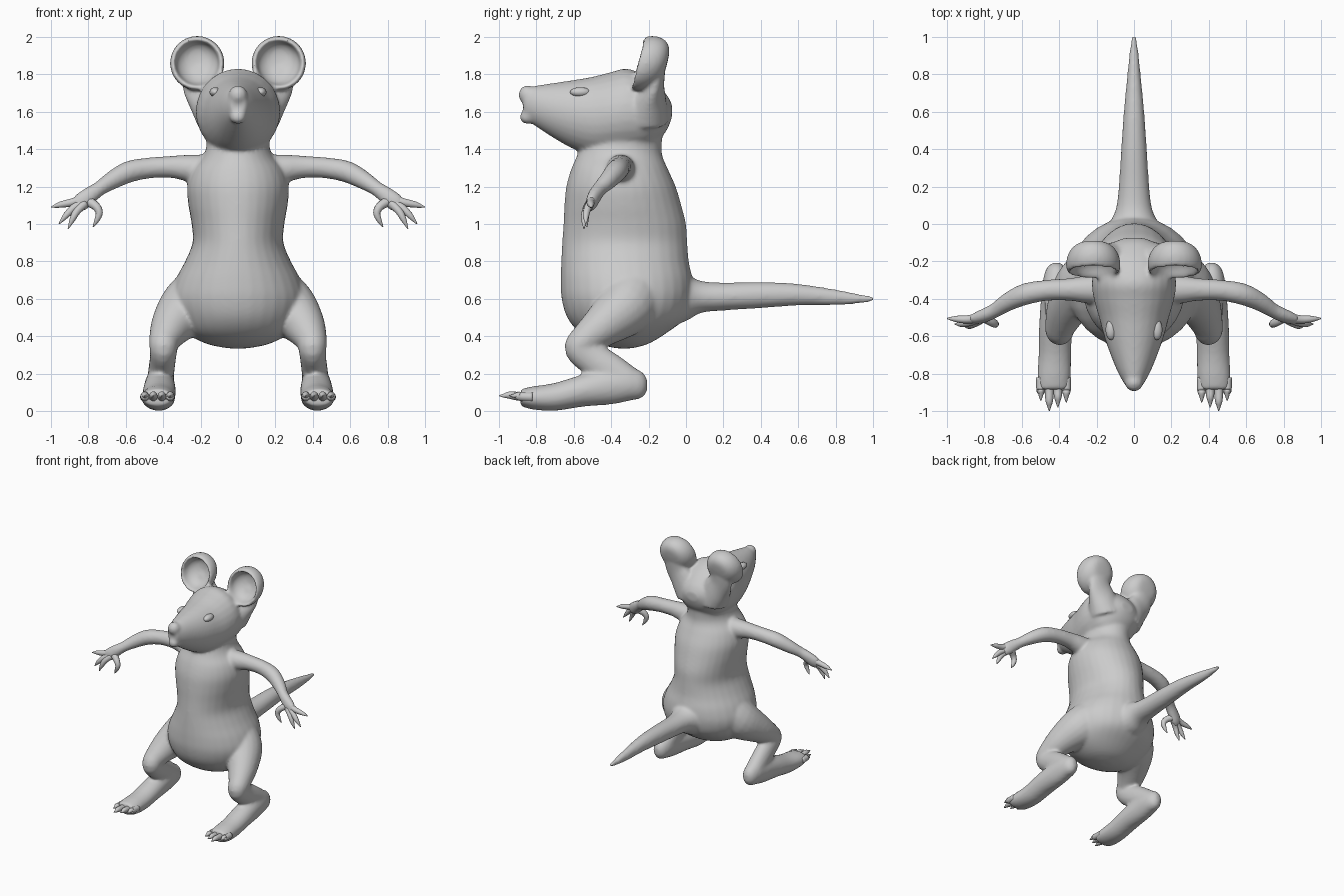
import bpy, bmesh, math
from mathutils import Vector, Matrix


def spline(rows, steps=4):
    """Catmull-Rom interpolation of rows of numbers."""
    out = []
    n = len(rows)
    for i in range(n - 1):
        a, b, c, d = rows[max(i - 1, 0)], rows[i], rows[i + 1], rows[min(i + 2, n - 1)]
        for k in range(steps):
            t = k / steps
            out.append([0.5 * (2*q + (r - p)*t + (2*p - 5*q + 4*r - s)*t*t
                               + (3*q - p - 3*r + s)*t**3)
                        for p, q, r, s in zip(a, b, c, d)])
    out.append(list(rows[-1]))
    return out


def skin_rings(bm, rings):
    """Join closed rings of points into a capped tube."""
    vs = [[bm.verts.new(p) for p in ring] for ring in rings]
    n = len(vs[0])
    for r0, r1 in zip(vs, vs[1:]):
        for i in range(n):
            j = (i + 1) % n
            bm.faces.new((r0[i], r0[j], r1[j], r1[i]))
    bm.faces.new(vs[0])
    bm.faces.new(vs[-1])


def sweep(bm, rows, side=1, ref=(1, 0, 0), axis=None, n=20):
    """Rows of x, y, z, half-width along ref, other half-width."""
    pts = spline([r if len(r) == 5 else (*r, r[3]) for r in rows])
    rings = []
    for i, p in enumerate(pts):
        c = Vector(p[:3])
        t = Vector(axis) if axis else (Vector(pts[min(i + 1, len(pts) - 1)][:3])
                                       - Vector(pts[max(i - 1, 0)][:3])).normalized()
        u = Vector(ref)
        u = (u - t * u.dot(t)).normalized()
        v = t.cross(u)
        a, b = max(p[3], .002), max(p[4], .002)
        ring = []
        for k in range(n):
            w = 2 * math.pi * k / n
            q = c + u * a * math.cos(w) + v * b * math.sin(w)
            ring.append((q.x * side, q.y, q.z))
        rings.append(ring)
    skin_rings(bm, rings)


def ball(bm, c, r):
    m = Matrix.Translation(c) @ Matrix.Diagonal((*r, 1))
    bmesh.ops.create_uvsphere(bm, u_segments=20, v_segments=12, radius=1, matrix=m)


def finish(bm, name):
    bmesh.ops.recalc_face_normals(bm, faces=bm.faces)
    for f in bm.faces:
        f.smooth = True
    me = bpy.data.meshes.new(name)
    bm.to_mesh(me)
    bm.free()
    ob = bpy.data.objects.new(name, me)
    bpy.context.collection.objects.link(ob)
    return ob


skin = bmesh.new()

# torso and neck: z, front y, back y, half-width
torso = [(.335, -.37, -.29, .05), (.36, -.47, -.2, .17), (.42, -.57, -.1, .28),
         (.5, -.635, 0, .335), (.6, -.665, .035, .36), (.7, -.67, .035, .335),
         (.8, -.667, .015, .283), (.9, -.662, .007, .243), (1.0, -.655, 0, .248),
         (1.1, -.65, -.025, .265), (1.2, -.64, -.055, .272), (1.29, -.615, -.095, .245),
         (1.36, -.585, -.125, .19), (1.42, -.56, -.13, .168), (1.52, -.52, -.12, .17)]
sweep(skin, [(0, (f + b) / 2, z, w, (b - f) / 2) for z, f, b, w in torso],
      axis=(0, 0, 1), n=32)

# head: y, bottom z, top z, half-width
head = [(-.075, 1.57, 1.64, .05), (-.11, 1.49, 1.7, .13), (-.2, 1.4, 1.78, .205),
        (-.31, 1.37, 1.83, .225), (-.4, 1.365, 1.812, .215), (-.5, 1.365, 1.787, .187),
        (-.6, 1.4, 1.77, .16), (-.7, 1.455, 1.755, .125), (-.8, 1.52, 1.74, .083),
        (-.87, 1.57, 1.725, .042)]
sweep(skin, [(0, y, (a + b) / 2, w, (b - a) / 2) for y, a, b, w in head],
      axis=(0, 1, 0), n=28)
ball(skin, (0, -.848, 1.69), (.05, .048, .052))
ball(skin, (0, -.845, 1.572), (.045, .046, .038))

# tail
tail = [(-.1, .6, .2, .15), (0, .605, .135, .125), (.08, .61, .098, .086),
        (.2, .612, .082, .075), (.4, .62, .069, .07), (.6, .622, .055, .058),
        (.8, .608, .036, .042), (.93, .6, .023, .025), (1.005, .6, .012, .012)]
sweep(skin, [(0, *r) for r in tail], axis=(0, 1, 0))

ARM = [(.1, -.35, 1.28, .09), (.25, -.35, 1.297, .075), (.35, -.35, 1.305, .06),
       (.47, -.355, 1.30, .056), (.58, -.375, 1.28, .058), (.67, -.415, 1.235, .05),
       (.74, -.46, 1.19, .04), (.79, -.485, 1.155, .038, .046),
       (.84, -.505, 1.115, .032, .05), (.87, -.515, 1.09, .018, .035)]
LEG = [(.17, -.28, .62, .18), (.27, -.33, .55, .157), (.35, -.44, .46, .117),
       (.392, -.54, .38, .085), (.398, -.565, .335, .075, .085), (.402, -.5, .28, .07, .09),
       (.41, -.4, .215, .07, .09), (.415, -.31, .16, .07, .08)]
FOOT = [(.415, -.207, .14, .02, .03), (.415, -.235, .14, .052, .07),
        (.415, -.3, .145, .072, .09), (.418, -.4, .135, .08, .1),
        (.42, -.55, .11, .088, .087), (.423, -.7, .076, .088, .075),
        (.428, -.82, .07, .09, .062), (.43, -.885, .072, .08, .045)]
# ear outline spun about y: radius, y
EAR = [(.01, -.1), (.08, -.108), (.125, -.145), (.145, -.2), (.142, -.245), (.13, -.262),
       (.118, -.245), (.105, -.2), (.065, -.165), (.01, -.152)]

for s in (1, -1):
    sweep(skin, ARM, s, ref=(0, 1, 0))
    sweep(skin, LEG, s)
    sweep(skin, FOOT, s, axis=(0, 1, 0))
    # dished ear, leaning forward towards the bottom
    rings = []
    for r, y in spline(EAR, 3):
        ring = []
        for k in range(32):
            w = 2 * math.pi * k / 32
            dz = r * math.sin(w)
            ring.append((s * (.218 + r * math.cos(w)), y + dz * .25, 1.86 + dz))
        rings.append(ring)
    skin_rings(skin, rings)
    # ear root
    sweep(skin, [(.1, -.22, 1.58, .13), (.15, -.195, 1.66, .115, .095),
                 (.2, -.165, 1.74, .1, .05), (.22, -.14, 1.82, .08, .03)], s)

# one continuous skin
body = finish(skin, "body")
rm = body.modifiers.new("merge", 'REMESH')
rm.mode = 'VOXEL'
rm.voxel_size = .011
rm.use_smooth_shade = True
sm = body.modifiers.new("soften", 'SMOOTH')
sm.factor = .5
sm.iterations = 10

FINGERS = [
    [(.82, -.5, 1.135, .026), (.89, -.51, 1.115, .022), (.95, -.508, 1.103, .017), (1.0, -.505, 1.09, .003)],
    [(.83, -.505, 1.115, .026), (.88, -.525, 1.085, .021), (.92, -.535, 1.045, .017), (.957, -.535, 1.0, .003)],
    [(.82, -.51, 1.11, .026), (.86, -.535, 1.07, .021), (.885, -.545, 1.025, .016), (.908, -.545, .975, .003)],
    [(.8, -.5, 1.12, .028), (.76, -.525, 1.095, .024), (.742, -.535, 1.06, .02), (.755, -.535, 1.02, .014), (.775, -.53, .985, .003)]]
TOES = [(-.068, -.955), (-.023, -.98), (.023, -1.0), (.068, -.945)]

for s, side in ((1, "left"), (-1, "right")):
    # fingers with pointed claws
    bm = bmesh.new()
    for f in FINGERS:
        sweep(bm, f, s, ref=(0, 1, 0), n=10)
    finish(bm, side + "_fingers")
    # toes with pointed claws
    bm = bmesh.new()
    for dx, tip in TOES:
        x = .43 + dx
        sweep(bm, [(x, -.82, .075, .026), (x, -.89, .078, .024), (x, tip + .055, .085, .02),
                   (x, tip + .025, .082, .011), (x, tip, .082, .002)], s, n=10)
    finish(bm, side + "_toes")
    # closed eyelid
    bm = bmesh.new()
    ball(bm, (s * .122, -.565, 1.705), (.03, .055, .026))
    finish(bm, side + "_eyelid")
